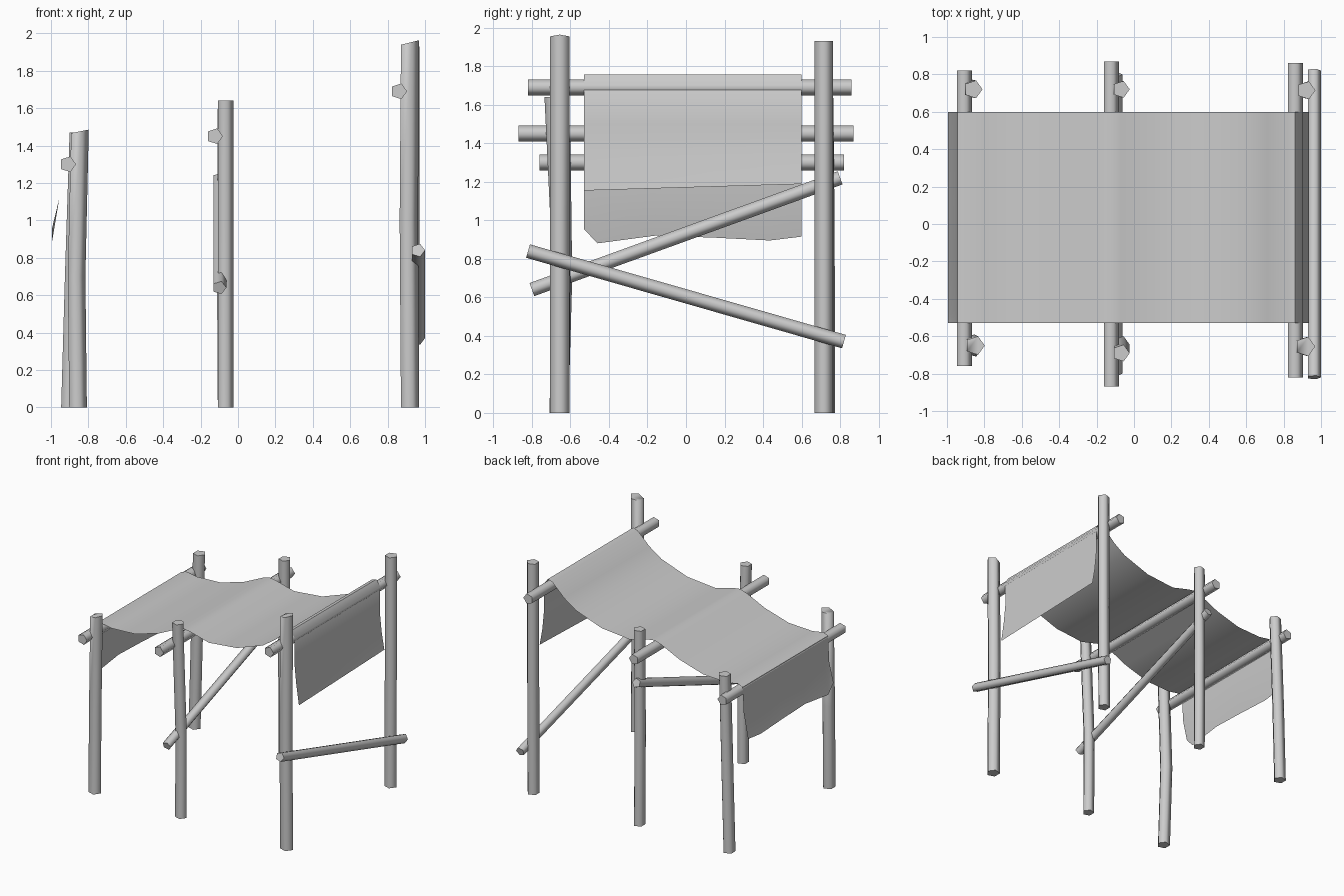
import bpy, bmesh, math
from mathutils import Vector

cube = bpy.data.objects.get("Cube")
if cube:
    bpy.data.objects.remove(cube, do_unlink=True)

grey = bpy.data.materials.new("plain_grey")
grey.use_nodes = True
grey.diffuse_color = (0.6, 0.6, 0.6, 1)
grey.node_tree.nodes["Principled BSDF"].inputs["Base Color"].default_value = (0.6, 0.6, 0.6, 1)


def finish(name, bm, angle):
    mesh = bpy.data.meshes.new(name)
    bm.to_mesh(mesh)
    bm.free()
    mesh.materials.append(grey)
    obj = bpy.data.objects.new(name, mesh)
    bpy.context.collection.objects.link(obj)
    bpy.ops.object.select_all(action='DESELECT')
    obj.select_set(True)
    bpy.context.view_layer.objects.active = obj
    bpy.ops.object.shade_smooth_by_angle(angle=math.radians(angle))


def pole(name, path, radius, turn=0.0, slant=0.0, sides=5):
    """Five-sided log swept along a path; slant tilts the far cut."""
    path = [Vector(p) for p in path]
    axis = (path[-1] - path[0]).normalized()
    upright = abs(axis.z) > 0.8
    if upright:
        axis = Vector((0, 0, 1))
    u = (Vector((1, 0, 0)) - axis * axis.x).normalized()
    v = axis.cross(u)
    bm = bmesh.new()
    rings = []
    for i, p in enumerate(path):
        ring = []
        for k in range(sides):
            a = math.tau * k / sides + turn
            cut = slant * math.cos(a) if i == len(path) - 1 else 0
            ring.append(bm.verts.new(p + radius * (math.cos(a) * u + math.sin(a) * v + cut * axis)))
        rings.append(ring)
    for a, b in zip(rings, rings[1:]):
        for k in range(sides):
            n = (k + 1) % sides
            bm.faces.new((a[k], a[n], b[n], b[k]))
    bm.faces.new(rings[0][::-1])
    bm.faces.new(rings[-1])
    bmesh.ops.recalc_face_normals(bm, faces=bm.faces)
    finish(name, bm, 78)


# Upright posts, slightly crooked
pole("front_left_low_post", [(-.86, -.66, 0), (-.868, -.64, .7), (-.85, -.65, 1.475)], .052, slant=.2)
pole("back_low_post", [(-.905, .725, 0), (-.885, .725, .7), (-.86, .72, 1.47)], .05)
pole("front_middle_post", [(-.07, -.65, 0), (-.07, -.645, .7), (-.07, -.69, 1.64)], .047)
pole("back_middle_post", [(-.07, .72, 0), (-.075, .72, .8), (-.07, .72, 1.635)], .047)
pole("front_tall_post", [(.915, -.655, 0), (.908, -.655, 1), (.915, -.655, 1.95)], .054, slant=.25)
pole("back_tall_post", [(.915, .715, 0), (.92, .715, 1), (.92, .715, 1.93)], .05)

# Crossbeams and diagonal braces
for name, x, z, y0, y1 in (("low", -.91, 1.30, -.76, .82),
                           ("middle", -.125, 1.45, -.87, .87),
                           ("tall", .86, 1.69, -.82, .86)):
    pole(name + "_crossbeam", [(x, y0, z), (x, y1, z)], .044)
pole("middle_brace", [(-.10, -.80, .64), (-.10, .80, 1.22)], .038)
pole("tall_side_brace", [(.962, -.82, .84), (.962, .82, .37)], .038)

# Cloth draped over the beams: profile in x and z
profile = [(.935, 1.17), (.91, 1.33), (.893, 1.5), (.895, 1.71), (.86, 1.757), (.82, 1.745),
           (.71, 1.64), (.6, 1.565), (.36, 1.48), (.1, 1.455), (-.07, 1.50), (-.13, 1.508),
           (-.19, 1.49), (-.36, 1.41), (-.58, 1.345), (-.8, 1.335), (-.9, 1.352),
           (-.945, 1.335), (-.955, 1.12), (-.995, .91)]
# Ragged low hem: position along y and height offset
hem = [(-.53, .045), (-.46, -.03), (-.16, .01), (.14, 0), (.435, -.015), (.6, .005)]

bm = bmesh.new()
rows = []
for i, (x, z) in enumerate(profile):
    row = []
    for y, drop in hem:
        dz = 0
        if i == 0:
            dz = .03 * y
        elif i == len(profile) - 1:
            dz = drop
        row.append(bm.verts.new((x, y, z + dz)))
    rows.append(row)
for a, b in zip(rows, rows[1:]):
    for k in range(len(hem) - 1):
        bm.faces.new((a[k], a[k + 1], b[k + 1], b[k]))
finish("cloth_awning", bm, 40)
